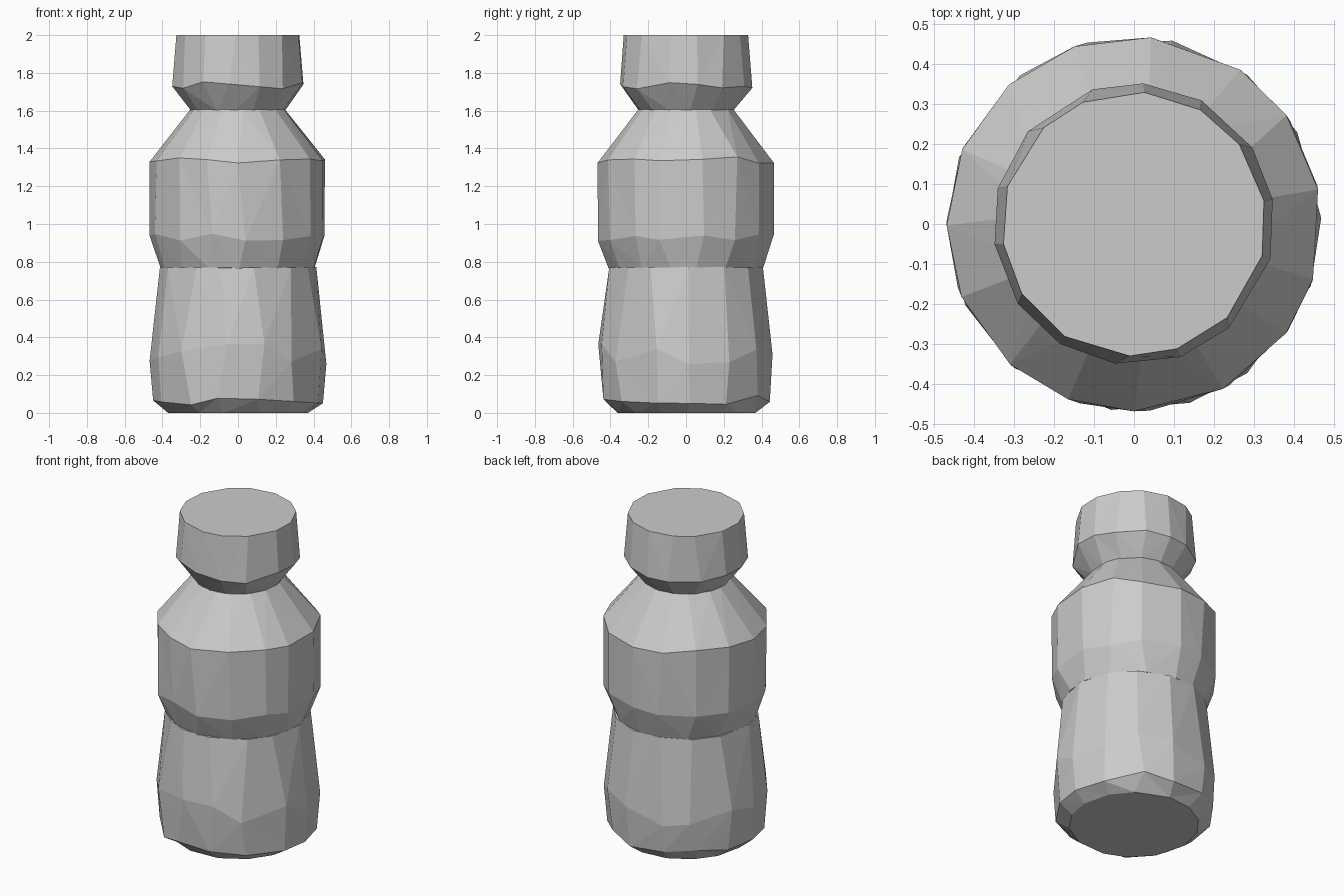
import bpy, bmesh, math, random

old = bpy.data.objects.get("Cube")
if old:
    bpy.data.objects.remove(old, do_unlink=True)

random.seed(4)

grey = bpy.data.materials.new("plain_grey")
grey.use_nodes = True
colour = (0.6, 0.6, 0.6, 1)
grey.diffuse_color = colour
grey.node_tree.nodes["Principled BSDF"].inputs["Base Color"].default_value = colour


def faceted_lathe(name, profile, sides, turn):
    """Closed low-poly turned part; profile holds (radius, height, height wobble)."""
    bm = bmesh.new()
    rings = []
    for radius, height, wobble in profile:
        ring = []
        for i in range(sides):
            a = math.tau * (i + turn + random.uniform(-0.16, 0.16)) / sides
            z = height + random.uniform(-wobble, wobble)
            ring.append(bm.verts.new((radius * math.cos(a), radius * math.sin(a), z)))
        rings.append(ring)
    for low, high in zip(rings, rings[1:]):
        for i in range(sides):
            j = (i + 1) % sides
            bm.faces.new((low[i], low[j], high[j], high[i]))
    # Split the bent side panels into flat triangles, then close both ends
    bmesh.ops.triangulate(bm, faces=bm.faces[:], quad_method='SHORT_EDGE')
    bm.faces.new(rings[0][::-1])
    bm.faces.new(rings[-1])
    bmesh.ops.recalc_face_normals(bm, faces=bm.faces[:])
    mesh = bpy.data.meshes.new(name)
    bm.to_mesh(mesh)
    bm.free()
    mesh.materials.append(grey)
    obj = bpy.data.objects.new(name, mesh)
    bpy.context.collection.objects.link(obj)
    return obj


# Flared lower body with a rounded foot
faceted_lathe("lower_body", [
    (0.37, 0.0, 0), (0.45, 0.07, 0.03), (0.468, 0.3, 0.07), (0.415, 0.77, 0.002)], 14, 0.1)

# Wide middle body with sloping shoulders
faceted_lathe("upper_body", [
    (0.41, 0.768, 0.003), (0.468, 0.93, 0.02), (0.468, 1.34, 0.018), (0.255, 1.605, 0)], 15, 0.4)

# Cap with a tapered underside
faceted_lathe("cap", [
    (0.25, 1.6, 0), (0.352, 1.735, 0.02), (0.33, 2.0, 0)], 14, 0.3)
